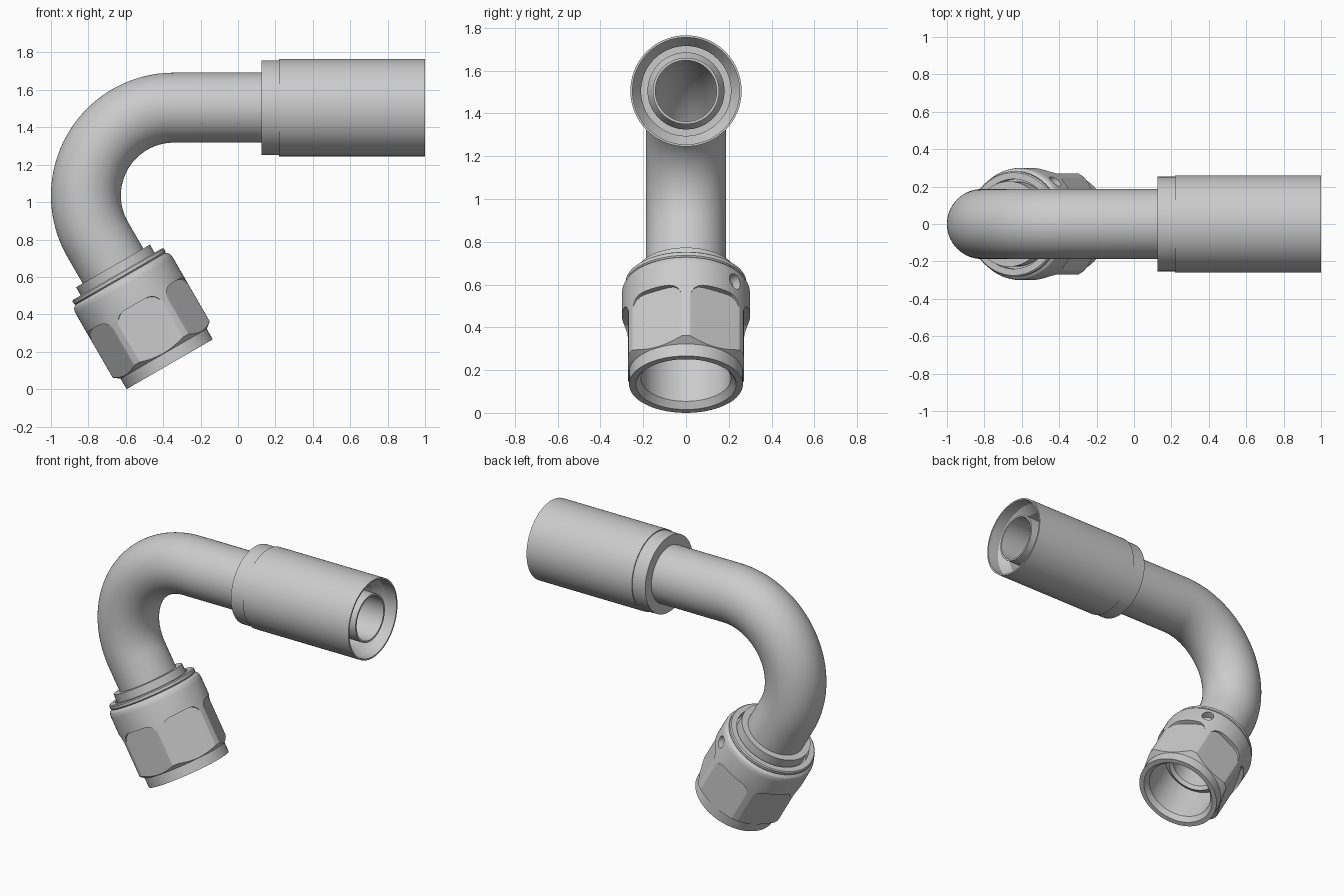
import bpy, bmesh
from math import sin, cos, pi, radians
from mathutils import Vector

if "Cube" in bpy.data.objects:
    bpy.data.objects.remove(bpy.data.objects["Cube"])

R, ZC, XB = 0.47, 1.505, -0.343        # bend radius, hose axis height, bend start x
L1 = 1 - XB                            # straight length from the hose end
L2 = L1 + R * radians(120)             # path length at the end of the bend
SEG = 96


def frame(s):
    """Centre and outward vector at distance s along the pipe axis."""
    a = min(max(s - L1, 0) / R, radians(120))
    out = Vector((-sin(a), 0, cos(a)))
    head = Vector((-cos(a), 0, -sin(a)))
    base = Vector((XB, 0, ZC - R)) + out * R
    extra = s - L1 if s < L1 else max(s - L2, 0)
    return base + head * extra, out


def finish(ob, angle=20):
    bpy.ops.object.select_all(action='DESELECT')
    ob.select_set(True)
    bpy.context.view_layer.objects.active = ob
    bpy.ops.object.shade_smooth_by_angle(angle=radians(angle))


def revolve(name, profile):
    """Closed (s, radius) profile swept round the axis; profile may vary with angle."""
    bm = bmesh.new()
    cols = []
    for i in range(SEG):
        th = 2 * pi * i / SEG
        col = []
        for s, r in (profile(th) if callable(profile) else profile):
            p, u = frame(s)
            col.append(bm.verts.new(p + (u * cos(th) + Vector((0, 1, 0)) * sin(th)) * r))
        cols.append(col)
    n = len(cols[0])
    for i in range(SEG):
        a, b = cols[i], cols[(i + 1) % SEG]
        for j in range(n):
            k = (j + 1) % n
            bm.faces.new((a[j], a[k], b[k], b[j]))
    bmesh.ops.remove_doubles(bm, verts=bm.verts[:], dist=1e-5)
    bmesh.ops.recalc_face_normals(bm, faces=bm.faces[:])
    me = bpy.data.meshes.new(name)
    bm.to_mesh(me)
    bm.free()
    ob = bpy.data.objects.new(name, me)
    bpy.context.collection.objects.link(ob)
    finish(ob)
    return ob


# Bent tube, hollow, with a slightly flared nose inside the nut
path = [0.70] + [L1 + (L2 - L1) * i / 48 for i in range(49)]
nose = [(L2 + 0.44, 0.187), (L2 + 0.46, 0.205), (L2 + 0.49, 0.205), (L2 + 0.52, 0.165)]
bore = [(L2 + 0.50, 0.145)] + [(s, 0.145) for s in reversed(path)]
revolve("bent_tube", [(s, 0.187) for s in path] + nose + bore)

# Hose nipple inside the ferrule
revolve("hose_nipple", [(0.02, 0.155), (0.02, 0.143), (0.75, 0.143), (0.75, 0.18),
                        (0.22, 0.18), (0.17, 0.155)])

# Crimp ferrule with its end collar
revolve("hose_ferrule", [(0, 0.26), (0.78, 0.26), (0.78, 0.253), (0.875, 0.253),
                         (0.875, 0.18), (0.45, 0.18), (0.45, 0.21), (0.14, 0.21),
                         (0.08, 0.25), (0, 0.25)])

# Collar on the tube above the nut
revolve("tube_collar", [(L2 + t, r) for t, r in
                        [(0.163, 0.18), (0.163, 0.228), (0.24, 0.228), (0.24, 0.18)]])


# Swivel nut: round top, six milled flats, round lip, threaded bore
def nut_profile(th):
    phi = th % (pi / 3) - pi / 6
    hr = min(0.27 / cos(phi), 0.30)
    step = 0.40 + 0.05 * min(abs(phi) / radians(26.25), 1) ** 6
    low = 0.705 - (hr - 0.266) / 0.034 * 0.025
    pts = [(0.213, 0.24), (0.213, 0.275), (0.219, 0.282), (0.236, 0.282), (0.243, 0.276),
           (0.247, 0.284), (0.256, 0.293), (0.268, 0.298), (0.285, 0.30),
           (step, 0.30), (step, hr), (low, hr), (0.705, 0.266), (0.77, 0.266),
           (0.77, 0.235), (0.74, 0.21), (0.46, 0.21), (0.46, 0.186), (0.25, 0.186),
           (0.25, 0.24)]
    return [(L2 + t, r) for t, r in pts]


nut = revolve("swivel_nut", nut_profile)

# Small round hole drilled in the nut's side
centre, out = frame(L2 + 0.325)
d = -out * cos(radians(50)) + Vector((0, 1, 0)) * sin(radians(50))
bpy.ops.mesh.primitive_cylinder_add(vertices=32, radius=0.038, depth=0.1,
                                    location=centre + d * 0.305)
cutter = bpy.context.object
cutter.name = "hole_cutter"
cutter.rotation_mode = 'QUATERNION'
cutter.rotation_quaternion = d.to_track_quat('Z', 'Y')
cutter.hide_render = True
bpy.context.view_layer.objects.active = nut
mod = nut.modifiers.new("hole", 'BOOLEAN')
mod.operation, mod.object, mod.solver = 'DIFFERENCE', cutter, 'EXACT'
bpy.ops.object.modifier_apply(modifier=mod.name)
bpy.data.objects.remove(cutter)
finish(nut)
